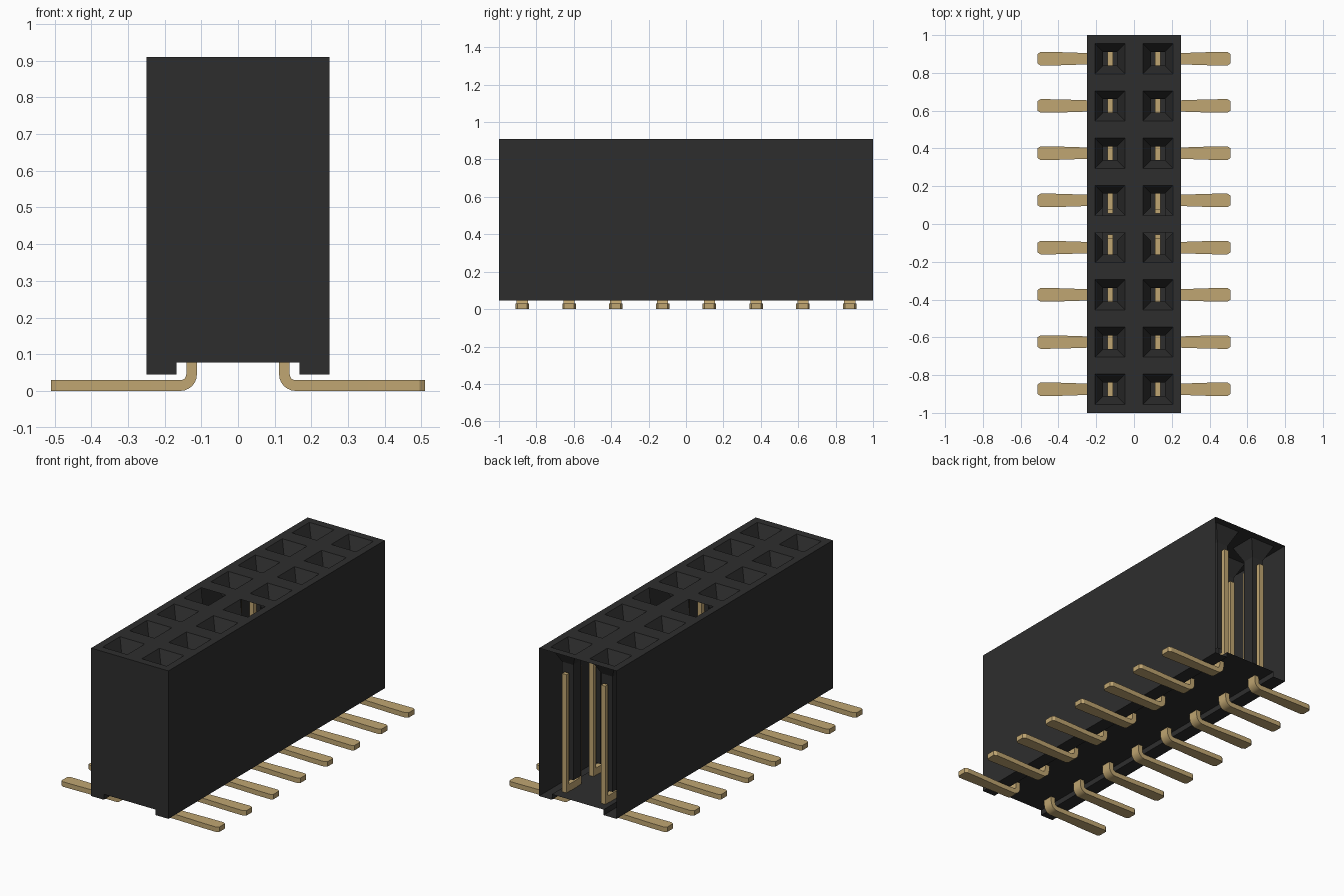
import bpy, bmesh, math

if "Cube" in bpy.data.objects:
    bpy.data.objects.remove(bpy.data.objects["Cube"], do_unlink=True)


def material(name, rgb):
    m = bpy.data.materials.new(name)
    m.use_nodes = True
    m.diffuse_color = (*rgb, 1)
    bsdf = next(n for n in m.node_tree.nodes if n.type == 'BSDF_PRINCIPLED')
    bsdf.inputs["Base Color"].default_value = (*rgb, 1)
    bsdf.inputs["Roughness"].default_value = 0.6
    return m


BLACK = material("black plastic", (0.027, 0.027, 0.027))
GOLD = material("gold metal", (0.527, 0.381, 0.168))

ROWS = [-0.875 + 0.25 * i for i in range(8)]
COL = 0.127                    # distance of each column from the centre
MOUTH, BORE = 0.08, 0.036      # half widths of socket mouth and bore
TOP, NECK, BORE_END, FLOOR = 0.91, 0.82, 0.145, 0.077


def finish(bm, name, mat):
    bmesh.ops.remove_doubles(bm, verts=bm.verts, dist=1e-5)
    mesh = bpy.data.meshes.new(name)
    bm.to_mesh(mesh)
    bm.free()
    mesh.materials.append(mat)
    return mesh


def face(bm, pts):
    return bm.faces.new([bm.verts.new(p) for p in pts])


def add(name, mesh):
    ob = bpy.data.objects.new(name, mesh)
    bpy.context.collection.objects.link(ob)
    return ob


# Housing: thin shell with two bottom rails, open at the back
bm = bmesh.new()
profile = [(-.25, TOP), (-.25, .045), (-.168, .045), (-.168, FLOOR),
           (.168, FLOOR), (.168, .045), (.25, .045), (.25, TOP)]
face(bm, [(x, -1, z) for x, z in profile])
for (ax, az), (bx, bz) in zip(profile, profile[1:]):
    face(bm, [(ax, -1, az), (ax, 1, az), (bx, 1, bz), (bx, -1, bz)])

# Housing top: grid of faces that leaves the socket mouths open
xs = [-.25, -COL - MOUTH, -COL + MOUTH, COL - MOUTH, COL + MOUTH, .25]
ys = [-1] + [r + s * MOUTH for r in ROWS for s in (-1, 1)] + [1]
for i, (x0, x1) in enumerate(zip(xs, xs[1:])):
    for j, (y0, y1) in enumerate(zip(ys, ys[1:])):
        if not (i % 2 and j % 2):
            face(bm, [(x0, y0, TOP), (x1, y0, TOP), (x1, y1, TOP), (x0, y1, TOP)])
add("housing", finish(bm, "housing", BLACK))

# Sockets: funnel and square bore; the middle two rows lack their facing slopes
bm = bmesh.new()
CORNERS = [(-1, -1), (1, -1), (1, 1), (-1, 1)]
for cx in (-COL, COL):
    for r, cy in enumerate(ROWS):
        rings = [[(cx + sx * h, cy + sy * h, z) for sx, sy in CORNERS]
                 for h, z in ((MOUTH, TOP), (BORE, NECK), (BORE, BORE_END))]
        for level, (up, low) in enumerate(zip(rings, rings[1:])):
            for k in range(4):
                if level == 0 and (r, k) in ((3, 2), (4, 0)):
                    continue
                n = (k + 1) % 4
                face(bm, [up[k], up[n], low[n], low[k]])
add("sockets", finish(bm, "sockets", BLACK))


def box(bm, lo, hi):
    vs = [bm.verts.new((x, y, z)) for x in (lo[0], hi[0])
          for y in (lo[1], hi[1]) for z in (lo[2], hi[2])]
    for q in ((0, 1, 3, 2), (4, 6, 7, 5), (0, 4, 5, 1), (2, 3, 7, 6), (0, 2, 6, 4), (1, 5, 7, 3)):
        bm.faces.new([vs[i] for i in q])


# Contact: forked blade on a crossbar, with a bent solder tail
bm = bmesh.new()
X0, X1 = 0.112, 0.140
for s in (-1, 1):
    y0, y1 = sorted((s * 0.045, s * 0.070))
    box(bm, (X0, y0, .12), (X1, y1, .77))
box(bm, (X0, -.070, .079), (X1, .070, .12))

# Tail sections: inner point, outer point, half width
R_OUT, R_IN, CX, CZ = 0.045, 0.016, 0.157, 0.045
sections = [((X1, .079), (X0, .079), .030)]
for i in range(7):
    a = math.pi + i * math.pi / 12
    c, s = math.cos(a), math.sin(a)
    sections.append(((CX + R_IN * c, CZ + R_IN * s), (CX + R_OUT * c, CZ + R_OUT * s), .030))
for x, hw in ((.25, .030), (.40, .035), (.495, .036), (.51, .026)):
    sections.append(((x, CZ - R_IN), (x, 0), hw))
rings = [[bm.verts.new((p[0], y, p[1])) for p, y in ((a, -w), (a, w), (b, w), (b, -w))]
         for a, b, w in sections]
for p, q in zip(rings, rings[1:]):
    for k in range(4):
        n = (k + 1) % 4
        bm.faces.new([p[k], p[n], q[n], q[k]])
bm.faces.new(rings[0])
bm.faces.new(rings[-1])
bmesh.ops.recalc_face_normals(bm, faces=bm.faces)
contact = finish(bm, "contact", GOLD)

# Smooth only the bend
contact.shade_smooth()
contact.set_sharp_from_angle(angle=math.radians(30))

for side, turn in (("left", 0), ("right", math.pi)):
    for r, y in enumerate(ROWS):
        ob = add(f"{side}_contact_{r + 1}", contact)
        ob.location.y = y
        ob.rotation_euler.z = turn
